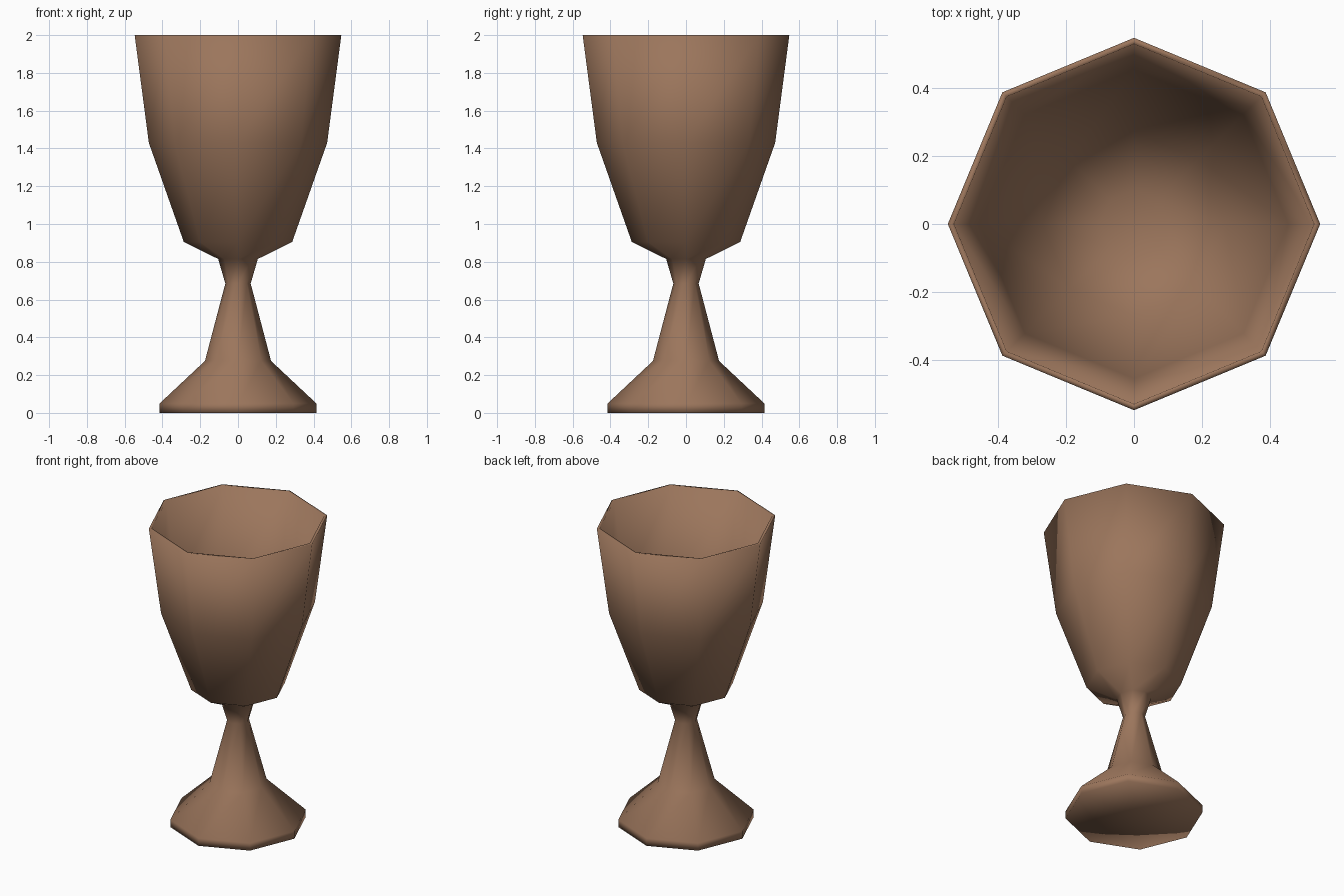
import bpy
import bmesh
from math import cos, sin, tau

cube = bpy.data.objects.get("Cube")
if cube:
    bpy.data.objects.remove(cube, do_unlink=True)

SIDES = 8
WALL = 0.018

# Warm brown clay
brown = bpy.data.materials.new("warm_brown")
brown.use_nodes = True
COLOUR = (0.33, 0.18, 0.107, 1.0)
brown.diffuse_color = COLOUR
brown.node_tree.nodes["Principled BSDF"].inputs["Base Color"].default_value = COLOUR


def lathe(name, profile):
    """Turn a (radius, height) profile into a smooth eight-sided body; radius 0 makes a tip."""
    bm = bmesh.new()
    rings = []
    for r, z in profile:
        if r == 0:
            rings.append([bm.verts.new((0, 0, z))] * SIDES)
        else:
            rings.append([bm.verts.new((r * cos(tau * i / SIDES), r * sin(tau * i / SIDES), z))
                          for i in range(SIDES)])
    for low, high in zip(rings, rings[1:]):
        for i in range(SIDES):
            j = (i + 1) % SIDES
            corners = list(dict.fromkeys((low[i], low[j], high[j], high[i])))
            bm.faces.new(corners).smooth = True
    bmesh.ops.recalc_face_normals(bm, faces=bm.faces)
    mesh = bpy.data.meshes.new(name)
    bm.to_mesh(mesh)
    bm.free()
    mesh.materials.append(brown)
    obj = bpy.data.objects.new(name, mesh)
    bpy.context.collection.objects.link(obj)
    return obj


# Foot, stem, bowl outside, rim and bowl inside in one continuous profile
foot = [(0, 0), (0.415, 0), (0.415, 0.05), (0.175, 0.275)]
stem = [(0.067, 0.685), (0.105, 0.815)]
bowl = [(0.287, 0.905), (0.472, 1.43), (0.547, 2.0)]
inside = [(r - WALL, z) for r, z in reversed(bowl)]
floor = [(0.1, 0.835), (0, 0.835)]
lathe("goblet", foot + stem + bowl + inside + floor)
